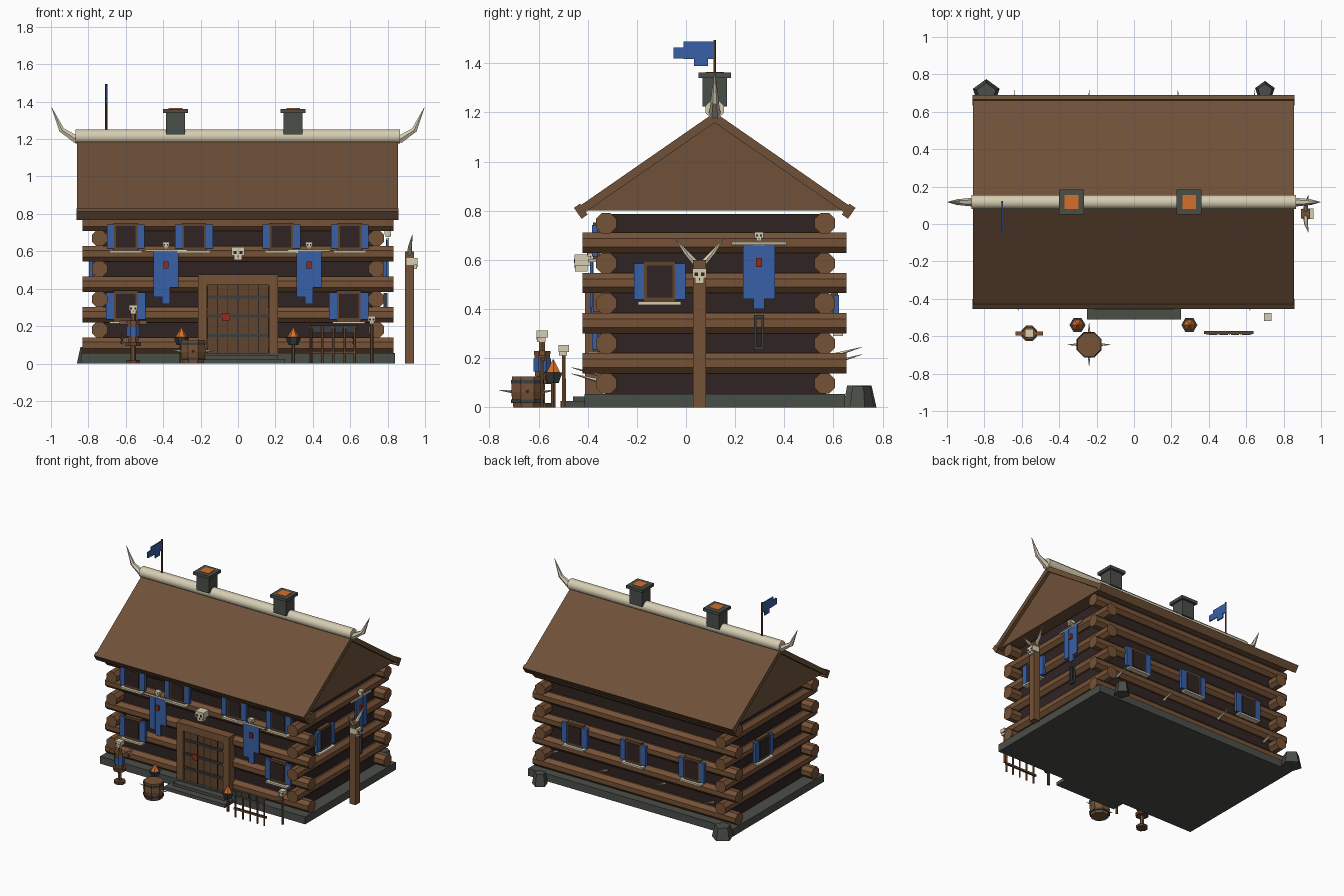
import bpy, bmesh, math
from mathutils import Matrix, Vector

if "Cube" in bpy.data.objects:
    bpy.data.objects.remove(bpy.data.objects["Cube"])

def colour(name, r, g, b):
    m = bpy.data.materials.new(name)
    lin = [((c / 255 + 0.055) / 1.055) ** 2.4 for c in (r, g, b)]
    m.diffuse_color = (*lin, 1)
    m.use_nodes = True
    m.node_tree.nodes["Principled BSDF"].inputs["Base Color"].default_value = m.diffuse_color
    return m

LOG = colour("log brown", 118, 82, 54)
ROOF = colour("roof brown", 110, 81, 56)
DOOR = colour("door wood", 96, 68, 44)
DARK = colour("dark infill", 48, 36, 35)
STONE = colour("stone grey", 74, 78, 72)
IRON = colour("iron grey", 58, 62, 63)
BONE = colour("bone", 214, 205, 178)
BLUE = colour("cloth blue", 56, 96, 166)
FIRE = colour("ember orange", 212, 112, 44)
RED = colour("emblem red", 150, 40, 30)
I = Matrix.Identity(4)

def finish(name, bm, mat, M=I, smooth=False):
    me = bpy.data.meshes.new(name)
    bm.transform(M)
    for f in bm.faces:
        f.smooth = smooth and len(f.verts) == 4
    bm.to_mesh(me)
    bm.free()
    me.materials.append(mat)
    ob = bpy.data.objects.new(name, me)
    bpy.context.collection.objects.link(ob)
    return ob

def box(name, c, s, mat, M=I, rot=I):
    bm = bmesh.new()
    bmesh.ops.create_cube(bm, size=1)
    return finish(name, bm, mat, M @ Matrix.Translation(c) @ rot @ Matrix.Diagonal((*s, 1)))

def rod(name, p, q, r1, r2, mat, n=8, M=I, smooth=False):
    """Prism or cone from p to q."""
    p, q = Vector(p), Vector(q)
    d = q - p
    bm = bmesh.new()
    bmesh.ops.create_cone(bm, cap_ends=True, segments=n, radius1=r1, radius2=r2, depth=d.length)
    R = d.to_track_quat('Z', 'Y').to_matrix().to_4x4()
    return finish(name, bm, mat, M @ Matrix.Translation((p + q) / 2) @ R
                  @ Matrix.Rotation(math.pi / n, 4, 'Z'), smooth)

def facing(x, y, z, deg=0):
    """Local frame whose -y axis points out of the wall."""
    return Matrix.Translation((x, y, z)) @ Matrix.Rotation(math.radians(deg), 4, 'Z')

def skull(M, s):
    box("skull_cranium", (0, 0, .18 * s), (s, s, .65 * s), BONE, M)
    box("skull_jaw", (0, -.08 * s, -.32 * s), (.62 * s, .75 * s, .4 * s), BONE, M)
    for k in (-1, 1):
        box("skull_eye", (k * .24 * s, -.5 * s, .1 * s), (.24 * s, .04 * s, .24 * s), DARK, M)
    box("skull_nose", (0, -.46 * s, -.22 * s), (.1 * s, .06 * s, .2 * s), DARK, M)

def window(M, h=.145, w=.042):
    box("window_frame", (0, 0, 0), (.13, .03, h + .02), DOOR, M)
    box("window_pane", (0, -.016, 0), (.105, .006, h - .015), DARK, M)
    for k in (-1, 1):
        box("window_shutter", (k * (.063 + w / 2), -.008, 0), (w, .022, h), BLUE, M)
    box("window_sill", (0, -.015, -h / 2 - .016), (.175, .04, .013), BONE, M)

def banner(M, lengths):
    rod("banner_bar", (-.112, 0, 0), (.112, 0, 0), .008, .008, BONE, 6, M)
    for i, l in enumerate(lengths):
        box("banner_cloth", ((i - 1) * .044, .004 * (i == 1), -l / 2), (.044, .01, l), BLUE, M)
    box("banner_emblem", (0, -.006, -.075), (.026, .012, .036), RED, M)
    skull(M @ Matrix.Translation((0, 0, .03)), .036)

# plinth, steps, corner rocks
box("plinth", (0, .117, .0275), (1.68, 1.06, .055), STONE)
box("step_lower", (0, -.455, .0125), (.5, .11, .025), STONE)
box("step_upper", (0, -.43, .0225), (.42, .06, .045), STONE)
rod("rock_left", (-.79, .70, 0), (-.79, .70, .088), .075, .055, STONE, 5)
rod("rock_right", (.70, .71, 0), (.70, .71, .085), .055, .04, STONE, 5)

# log walls
box("wall_infill", (0, .12, .42), (1.49, .90, .735), DARK)
R = .045
for i in range(5):
    z = .097 + i * .163
    for y in (-.325, .565):
        rod("log_long", (-.832, y, z), (.832, y, z), R, R, LOG)
for i in range(4):
    z = .18 + i * .163
    for x in (-.74, .74):
        rod("log_side", (x, -.422, z), (x, .653, z), R, R, LOG)

# gable block: triangular prism under the roof
bm = bmesh.new()
tri = [bm.verts.new((-.83, y, z)) for y, z in ((-.42, .8), (.655, .8), (.117, 1.17))]
face = bm.faces.new(tri)
ext = bmesh.ops.extrude_face_region(bm, geom=[face])
bmesh.ops.translate(bm, vec=(1.66, 0, 0), verts=[v for v in ext['geom'] if isinstance(v, bmesh.types.BMVert)])
bmesh.ops.recalc_face_normals(bm, faces=bm.faces)
finish("gable", bm, ROOF)

# roof slabs with eave boards, ridge pole
a = math.atan2(.395, .57)
for k in (-1, 1):
    rot = Matrix.Rotation(-k * a, 4, 'X')
    M = Matrix.Translation((0, .117, 1.20)) @ rot
    box("roof_slab", (-.003, k * .34, -.017), (1.716, .68, .034), ROOF, M)
    box("eave_board", (-.003, k * .677, -.02), (1.72, .03, .054), ROOF, M)
rod("ridge_pole", (-.868, .117, 1.213), (.865, .117, 1.213), .04, .04, BONE, 8, smooth=True)
for k in (-1, 1):
    rod("ridge_horn_base", (k * .86, .117, 1.195), (k * .945, .117, 1.25), .024, .015, BONE, 6)
    rod("ridge_horn_tip", (k * .94, .117, 1.243), (k * .997, .117, 1.37), .017, .001, BONE, 6)

# chimneys
for x in (-.335, .295):
    box("chimney", (x, .117, 1.285), (.102, .1, .12), STONE)
    box("chimney_cap", (x, .117, 1.351), (.134, .134, .022), STONE)
    box("chimney_ember", (x, .117, 1.361), (.074, .074, .008), FIRE)

# flag
rod("flag_pole", (-.705, .117, 1.2), (-.705, .117, 1.495), .006, .006, DOOR, 6)
for y0, y1, z0, z1 in ((-.01, .117, 1.418, 1.488), (-.05, -.01, 1.42, 1.465), (.033, .09, 1.388, 1.418)):
    box("flag_cloth", (-.705, (y0 + y1) / 2, (z0 + z1) / 2), (.008, y1 - y0, z1 - z0), BLUE)

# windows on all four walls
for x in (-.6, -.235, .232, .597):
    window(facing(x, -.363, .678), .128, .038)
for x in (-.6, .592):
    window(facing(x, -.363, .308))
window(facing(.778, -.107, .512, 90))
window(facing(-.778, .22, .48, -90))
for x in (-.48, 0, .48):
    window(facing(x, .603, .385, 180))

# banners and the iron bracket on the right wall
for x in (-.385, .38):
    banner(facing(x, -.385, .602), (.245, .285, .195))
banner(facing(.80, .297, .665, 90), (.225, .265, .225))
M = facing(.788, .297, .305, 90)
for k in (-1, 1):
    box("bracket_side", (k * .015, 0, 0), (.01, .02, .14), IRON, M)
    box("bracket_end", (0, 0, k * .064), (.04, .02, .014), IRON, M)

# door
for k in (-1, 1):
    box("door_post", (k * .19, -.375, .265), (.05, .07, .42), LOG)
    box("door_leaf", (k * .082, -.375, .235), (.16, .04, .37), DOOR)
    for x in (.055, .11):
        box("door_plank_gap", (k * x, -.396, .235), (.004, .004, .37), DARK)
box("door_lintel", (0, -.375, .448), (.43, .07, .055), LOG)
box("door_split", (0, -.394, .235), (.008, .006, .37), DARK)
for z in (.355, .255, .15):
    box("door_band", (0, -.398, z), (.32, .01, .016), IRON)
box("door_emblem", (-.066, -.404, .25), (.04, .01, .04), RED)
skull(facing(0, -.42, .588), .068)

# bone spikes on front and back walls
for x in (-.62, .62):
    for z in (.15, .125):
        rod("wall_spike", (x, -.36, z - .015), (x, -.465, z + .012), .009, .001, BONE, 5)
for i, x in enumerate((-.64, -.24, .235, .645)):
    z = (.205, .235)[i % 2]
    rod("wall_spike", (x, .59, z - .025), (x, .715, z + .01), .01, .001, BONE, 5)

# horned totem post on the right
box("totem_post", (.917, .055, .3), (.05, .052, .6), LOG)
skull(facing(.93, .055, .535, 90), .058)
for k in (-1, 1):
    rod("totem_horn_base", (.917, .055 + k * .015, .585), (.92, .055 + k * .055, .63), .014, .01, BONE, 6)
    rod("totem_horn_tip", (.92, .055 + k * .053, .627), (.932, .055 + k * .1, .688), .011, .001, BONE, 6)

# braziers
for x in (-.302, .296):
    y = -.54
    rod("brazier_post", (x, y, 0), (x, y, .11), .01, .01, DOOR, 6)
    rod("brazier_bowl", (x, y, .1), (x, y, .142), .026, .043, IRON, 6)
    rod("brazier_flame", (x, y, .142), (x, y, .195), .032, .002, FIRE, 6)

# barrel with spikes
bx, by = -.24, -.645
rod("barrel_lower", (bx, by, 0), (bx, by, .062), .062, .072, LOG)
rod("barrel_upper", (bx, by, .062), (bx, by, .125), .072, .068, LOG)
for z in (.025, .105):
    rod("barrel_band", (bx, by, z - .007), (bx, by, z + .007), .073, .073, IRON)
for k in range(4):
    c, s = math.cos(k * math.pi / 2), math.sin(k * math.pi / 2)
    rod("barrel_spike", (bx + .06 * c, by + .06 * s, .065), (bx + .115 * c, by + .115 * s, .07), .008, .001, BONE, 5)

# training dummy
dx, dy = -.56, -.585
rod("dummy_post", (dx, dy, 0), (dx, dy, .27), .014, .014, LOG, 6)
rod("dummy_foot", (dx, dy, 0), (dx, dy, .018), .04, .04, DOOR)
rod("dummy_waist", (dx, dy, .095), (dx, dy, .115), .045, .045, DOOR)
rod("dummy_body", (dx, dy, .115), (dx, dy, .23), .03, .036, LOG)
rod("dummy_cloth", (dx, dy, .145), (dx, dy, .198), .038, .038, BLUE)
box("dummy_arms", (dx, dy, .22), (.148, .022, .022), LOG)
skull(facing(dx, dy, .29), .046)

# weapon rack
for z in (.06, .195):
    box("rack_rail", (.507, -.58, z), (.265, .014, .014), DOOR)
for x in (.39, .45, .51, .57, .625):
    rod("rack_shaft", (x, -.585, 0), (x, -.585, .2), .007, .007, LOG, 6)
for x in (.42, .48, .54, .6):
    box("rack_blade", (x, -.587, .183), (.045, .012, .038), IRON)

# skull on a stake
rod("stake", (.715, -.497, 0), (.715, -.497, .22), .01, .008, LOG, 6)
skull(facing(.715, -.497, .232), .042)
